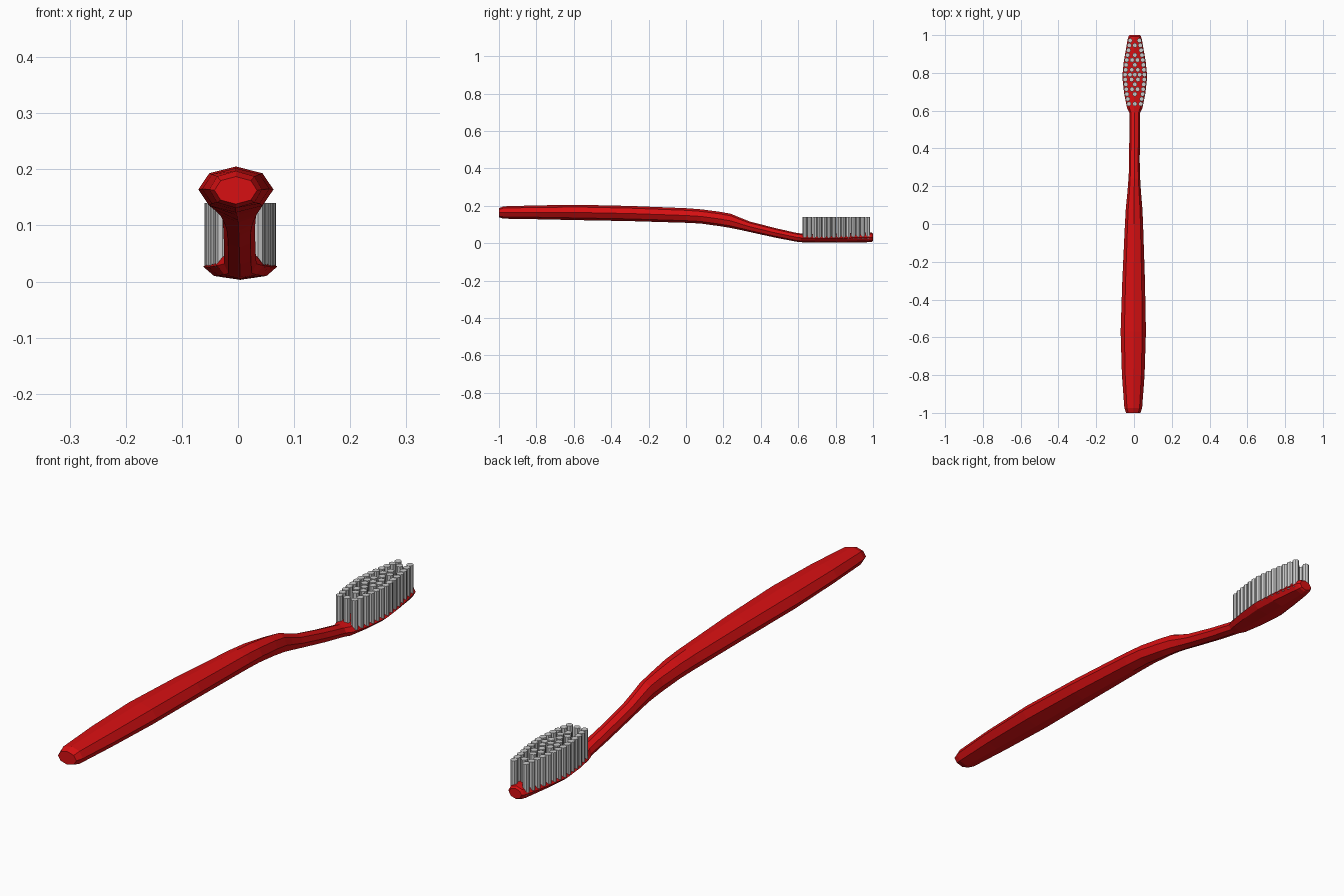
import bpy, bmesh, math

if "Cube" in bpy.data.objects:
    bpy.data.objects.remove(bpy.data.objects["Cube"])


def material(name, rgb):
    m = bpy.data.materials.new(name)
    m.diffuse_color = (*rgb, 1)
    m.use_nodes = True
    m.node_tree.nodes["Principled BSDF"].inputs["Base Color"].default_value = m.diffuse_color
    return m


def make_object(name, bm, mat):
    bmesh.ops.recalc_face_normals(bm, faces=bm.faces)
    mesh = bpy.data.meshes.new(name)
    bm.to_mesh(mesh)
    bm.free()
    mesh.materials.append(mat)
    obj = bpy.data.objects.new(name, mesh)
    bpy.context.collection.objects.link(obj)
    return obj


red = material("red plastic", (0.68, 0.005, 0.006))
grey = material("bristle grey", (0.6, 0.6, 0.6))

# Octagonal sections along the brush: y, half width, bottom z, top z
sections = [
    (-1.0, 0.038, 0.138, 0.187), (-0.975, 0.047, 0.131, 0.197),
    (-0.8, 0.06, 0.128, 0.202), (-0.57, 0.067, 0.123, 0.205),
    (-0.3, 0.060, 0.118, 0.199), (0.0, 0.048, 0.109, 0.187),
    (0.08, 0.044, 0.105, 0.181), (0.18, 0.035, 0.091, 0.168),
    (0.24, 0.031, 0.081, 0.157), (0.28, 0.029, 0.073, 0.14),
    (0.34, 0.028, 0.060, 0.116), (0.48, 0.028, 0.029, 0.080),
    (0.59, 0.029, 0.008, 0.055), (0.615, 0.041, 0.005, 0.052),
    (0.69, 0.056, 0.004, 0.048), (0.78, 0.066, 0.003, 0.050),
    (0.86, 0.058, 0.004, 0.053), (0.975, 0.038, 0.005, 0.057),
    (0.993, 0.033, 0.007, 0.056), (1.0, 0.026, 0.012, 0.050),
]


def centre_x(y):
    return 0.004 * max(-1, min(1, y / 0.6))


# Handle, neck and head as one loft
bm = bmesh.new()
rings = []
for y, w, lo, hi in sections:
    mid, h = (lo + hi) / 2, (hi - lo) / 2
    rings.append([bm.verts.new((centre_x(y) + w * math.cos(k * math.pi / 4), y,
                                mid + h * math.sin(k * math.pi / 4)))
                  for k in range(8)])
for a, b in zip(rings, rings[1:]):
    for k in range(8):
        n = (k + 1) % 8
        bm.faces.new((a[k], a[n], b[n], b[k]))
bm.faces.new(rings[0])
bm.faces.new(rings[-1])
make_object("brush_body", bm, red)


def head_half_width(y):
    for a, b in zip(sections, sections[1:]):
        if a[0] <= y <= b[0]:
            return a[1] + (b[1] - a[1]) * (y - a[0]) / (b[0] - a[0])
    return 0


# Bristle tufts in staggered rows following the head outline
bm = bmesh.new()
rows, radius, bottom, top = 14, 0.0125, 0.025, 0.14
for r in range(rows):
    y = 0.636 + r * 0.0258
    limit = head_half_width(y) - 0.014
    count = int(2 * limit / 0.025) + 1
    if count % 2 == r % 2 and count > 2:
        count -= 1
    for i in range(count):
        x = 0 if count == 1 else limit * (2 * i / (count - 1) - 1)
        made = bmesh.ops.create_cone(bm, cap_ends=True, segments=8,
                                     radius1=radius, radius2=radius,
                                     depth=top - bottom)
        bmesh.ops.translate(bm, verts=made["verts"],
                            vec=(x + 0.004, y, (top + bottom) / 2))
make_object("bristles", bm, grey)
